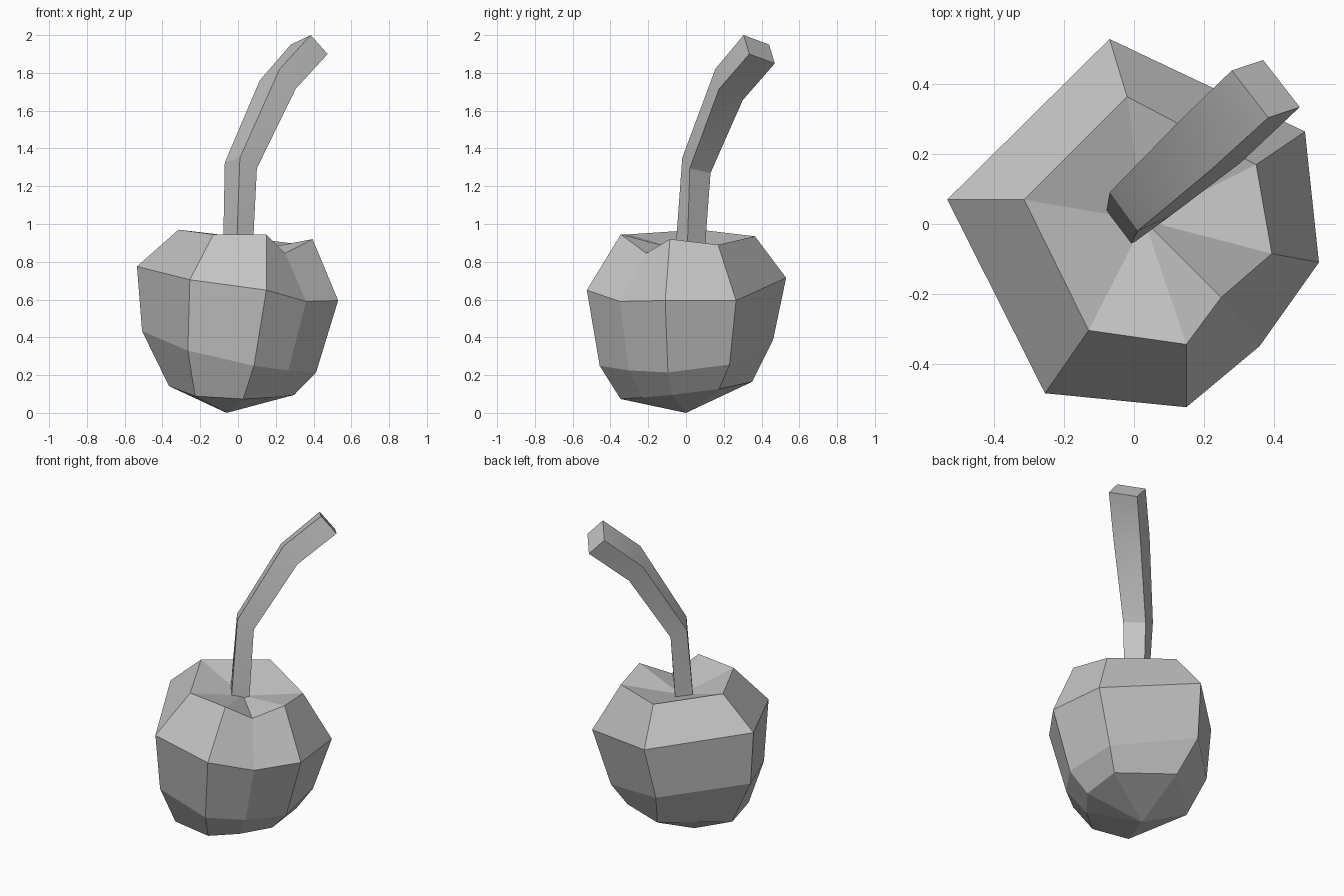
import bpy
import bmesh
import math
from mathutils import Vector

default_cube = bpy.data.objects.get("Cube")
if default_cube:
    bpy.data.objects.remove(default_cube, do_unlink=True)

# One plain grey for the whole model
grey = bpy.data.materials.new("plain grey")
grey.use_nodes = True
colour = (0.55, 0.55, 0.55, 1)
grey.diffuse_color = colour
grey.node_tree.nodes["Principled BSDF"].inputs["Base Color"].default_value = colour


def bridge(bm, lower, upper):
    """Join two equal rings of vertices with quads."""
    count = len(lower)
    for i in range(count):
        j = (i + 1) % count
        bm.faces.new((lower[i], lower[j], upper[j], upper[i]))


def fan(bm, ring, tip):
    """Close a ring with triangles that meet at one point."""
    apex = bm.verts.new(tip)
    for i in range(len(ring)):
        bm.faces.new((ring[i], ring[(i + 1) % len(ring)], apex))


def add_ring(bm, points):
    return [bm.verts.new(point) for point in points]


def finish(bm, name):
    bmesh.ops.recalc_face_normals(bm, faces=bm.faces)
    mesh = bpy.data.meshes.new(name)
    bm.to_mesh(mesh)
    bm.free()
    mesh.materials.append(grey)
    part = bpy.data.objects.new(name, mesh)
    bpy.context.collection.objects.link(part)
    return part


# Fruit body: seven uneven columns, given at the shoulder and at the rim
shoulder = [(-.535, .07, .775), (-.255, -.485, .705), (.15, -.525, .65),
            (.36, -.35, .59), (.53, -.11, .595), (.49, .265, .595),
            (-.07, .53, .715)]
rim = [(-.315, .07, .97), (-.13, -.305, .945), (.15, -.345, .945),
       (.25, -.21, .845), (.395, -.085, .92), (.35, .17, .89),
       (-.02, .365, .935)]


def waist_point(x, y):
    return (.865 * x - .045, .87 * y, .325 - .19 * x + .09 * y)


def base_point(x, y):
    return (.634 * x + .07 * y - .031, .66 * y, .12 - .03 * x + .08 * y)


bm = bmesh.new()
rings = [add_ring(bm, points) for points in (
    [base_point(x, y) for x, y, z in shoulder],
    [waist_point(x, y) for x, y, z in shoulder],
    shoulder,
    rim)]
for lower, upper in zip(rings, rings[1:]):
    bridge(bm, lower, upper)
fan(bm, rings[0], (-.06, 0, 0))
fan(bm, rings[-1], (.03, .01, .85))
finish(bm, "fruit_body")

# Stem: a bent square bar, each section given by a corner and two sides
sections = [((-.01, -.06, .8), (.085, .065, 0), (-.07, .09, 0)),
            ((.01, -.02, 1.35), (.09, .04, -.055), (-.08, .11, -.025)),
            ((.22, .155, 1.82), (.085, .02, -.105), (-.105, .125, -.06)),
            ((.385, .305, 2), (.09, .03, -.1), (-.105, .135, -.05))]
bm = bmesh.new()
rings = []
for section in sections:
    corner, side, back = map(Vector, section)
    rings.append(add_ring(bm, (corner, corner + side,
                               corner + side + back, corner + back)))
for lower, upper in zip(rings, rings[1:]):
    bridge(bm, lower, upper)
bm.faces.new(rings[0])
bm.faces.new(rings[-1])
stem = finish(bm, "stem")

# Soften only the gentle bends of the stem
bpy.ops.object.select_all(action="DESELECT")
stem.select_set(True)
bpy.context.view_layer.objects.active = stem
bpy.ops.object.shade_smooth_by_angle(angle=math.radians(25))
